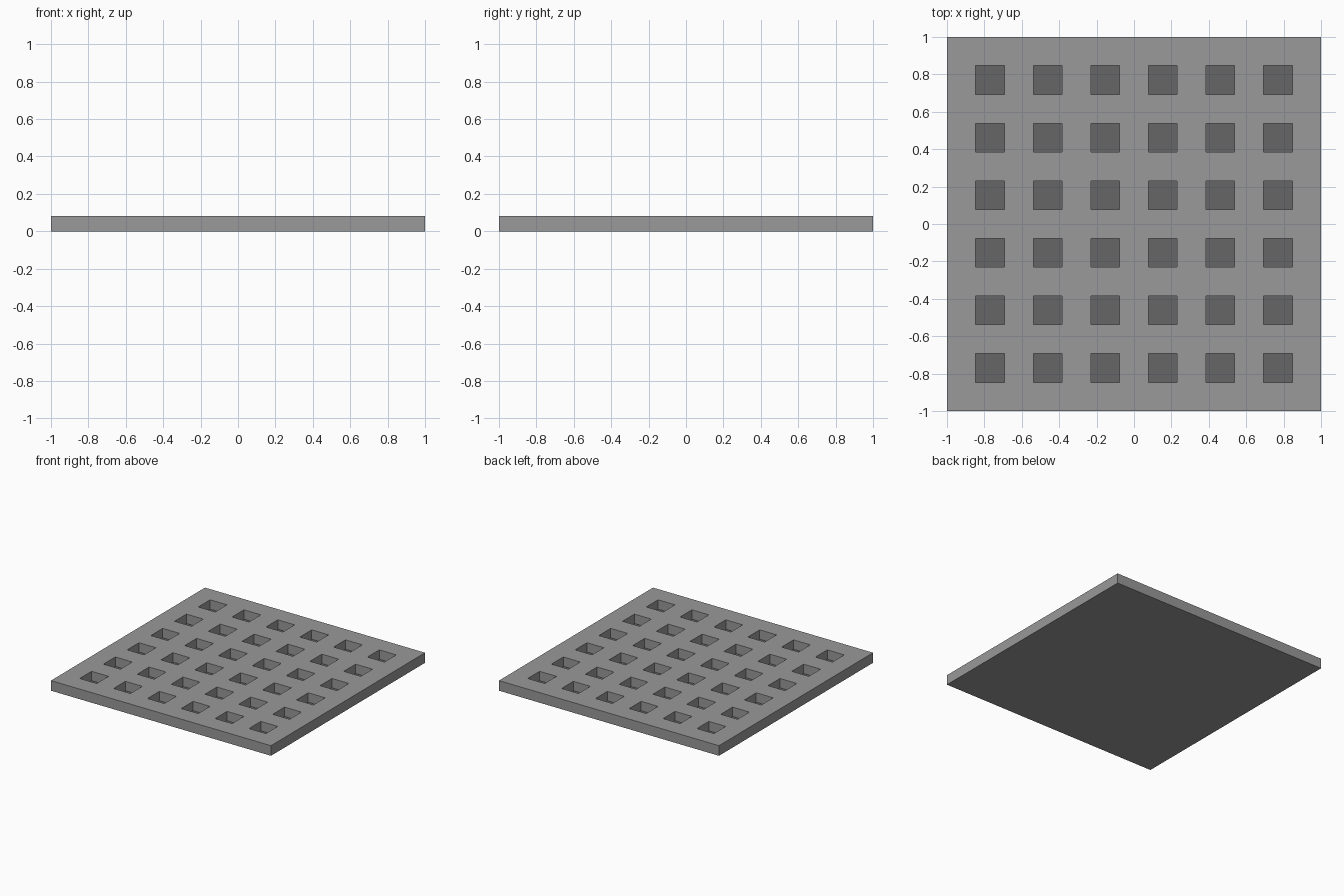
import bpy
import bmesh

cube = bpy.data.objects.get("Cube")
if cube:
    bpy.data.objects.remove(cube)

CELLS = 13            # pockets and ribs share one square grid
CELL = 2 / CELLS
HEIGHT = 0.083
FLOOR = 0.006


def make_material(name, value):
    mat = bpy.data.materials.new(name)
    mat.use_nodes = True
    colour = (value, value, value, 1)
    mat.diffuse_color = colour
    mat.node_tree.nodes["Principled BSDF"].inputs["Base Color"].default_value = colour
    return mat


# Slab: gridded top, extruded down to a solid plate
bm = bmesh.new()
bmesh.ops.create_grid(bm, x_segments=CELLS, y_segments=CELLS, size=1)
bmesh.ops.translate(bm, verts=bm.verts, vec=(0, 0, HEIGHT))
top_faces = list(bm.faces)
rim = [e for e in bm.edges if e.is_boundary]
skirt = bmesh.ops.extrude_edge_only(bm, edges=rim)["geom"]
bmesh.ops.translate(bm, verts=[v for v in skirt if isinstance(v, bmesh.types.BMVert)],
                    vec=(0, 0, -HEIGHT))
bmesh.ops.contextual_create(bm, geom=[e for e in bm.edges if e.is_boundary])


# Pockets: every second cell in both directions is sunk
def is_pocket(face):
    c = face.calc_center_median()
    return int((c.x + 1) / CELL) % 2 == 1 and int((c.y + 1) / CELL) % 2 == 1


pockets = [f for f in top_faces if is_pocket(f)]
floors = bmesh.ops.extrude_discrete_faces(bm, faces=pockets)["faces"]
for face in floors:
    face.material_index = 1
    for v in face.verts:
        v.co.z = FLOOR

bmesh.ops.recalc_face_normals(bm, faces=bm.faces)
mesh = bpy.data.meshes.new("pocketed_slab")
bm.to_mesh(mesh)
bm.free()
mesh.materials.append(make_material("light_grey", 0.319))
mesh.materials.append(make_material("dark_grey", 0.133))
slab = bpy.data.objects.new("pocketed_slab", mesh)
bpy.context.collection.objects.link(slab)
